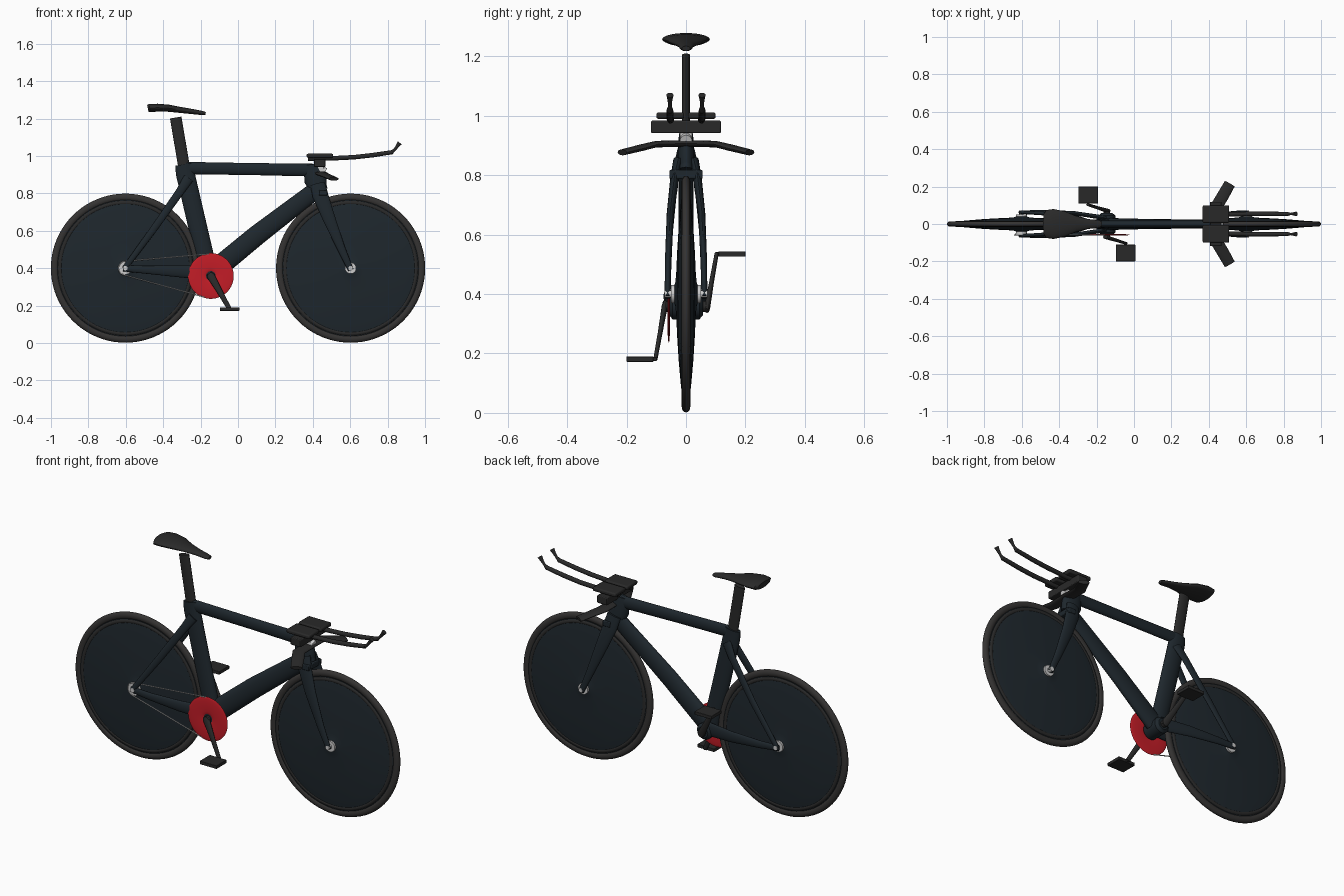
import bpy, bmesh
from math import sin, cos, pi, acos, atan2, hypot, radians
from mathutils import Vector


def material(name, rgb):
    m = bpy.data.materials.new(name)
    m.diffuse_color = (*rgb, 1)
    return m


FRAME = material("frame_dark", (0.013, 0.020, 0.026))
BLACK = material("black", (0.022, 0.022, 0.022))
TYRE = material("tyre_grey", (0.035, 0.033, 0.032))
RED = material("red", (0.55, 0.012, 0.02))
SILVER = material("silver", (0.6, 0.6, 0.6))


def finish(name, bm, mat, mirror=False, bevel=0):
    bmesh.ops.recalc_face_normals(bm, faces=bm.faces)
    me = bpy.data.meshes.new(name)
    bm.to_mesh(me)
    bm.free()
    ob = bpy.data.objects.new(name, me)
    bpy.context.collection.objects.link(ob)
    me.materials.append(mat)
    for p in me.polygons:
        p.use_smooth = True
    me.set_sharp_from_angle(angle=radians(35))
    if bevel:
        b = ob.modifiers.new("bevel", 'BEVEL')
        b.width = bevel
        b.segments = 2
    if mirror:
        ob.modifiers.new("mirror", 'MIRROR').use_axis = (False, True, False)
    return ob


def skin(name, rings, mat, closed=False, mirror=False):
    """Bridge a list of point rings into a surface."""
    bm = bmesh.new()
    vs = [[bm.verts.new(p) for p in r] for r in rings]
    n = len(vs[0])
    pairs = list(zip(vs, vs[1:])) + ([(vs[-1], vs[0])] if closed else [])
    for a, b in pairs:
        for i in range(n):
            j = (i + 1) % n
            bm.faces.new((a[i], a[j], b[j], b[i]))
    if not closed:
        bm.faces.new(vs[0])
        bm.faces.new(vs[-1])
    return finish(name, bm, mat, mirror)


def loft(name, secs, mat, mirror=False, ref=(0, 1, 0), n=20):
    """Elliptical tube; secs = (x, y, z, half depth, half width along ref)."""
    pts = [Vector(s[:3]) for s in secs]
    rings = []
    for i, s in enumerate(secs):
        t = (pts[min(i + 1, len(pts) - 1)] - pts[max(i - 1, 0)]).normalized()
        side = Vector(ref)
        side = (side - t * side.dot(t)).normalized()
        up = t.cross(side)
        rings.append([pts[i] + up * s[3] * cos(2 * pi * k / n) + side * s[4] * sin(2 * pi * k / n)
                      for k in range(n)])
    return skin(name, rings, mat, False, mirror)


def lathe(name, x, z, prof, mat, closed=False, n=64):
    """Turn (radius, y) points about an axle parallel to y."""
    rings = [[(x + r * cos(2 * pi * k / n), y, z + r * sin(2 * pi * k / n)) for k in range(n)]
             for r, y in prof]
    return skin(name, rings, mat, closed)


def ring(name, x, y, z, r, dr, dy, mat, m=16):
    prof = [(r + dr * cos(2 * pi * k / m), y + dy * sin(2 * pi * k / m)) for k in range(m)]
    return lathe(name, x, z, prof, mat, True, 80)


def box(name, c, s, mat, mirror=False, bevel=0.004):
    bm = bmesh.new()
    bmesh.ops.create_cube(bm, size=1)
    for v in bm.verts:
        v.co = Vector([c[i] + v.co[i] * s[i] for i in range(3)])
    return finish(name, bm, mat, mirror, bevel)


# Disc wheels, tyres and hubs
half = [(0.022, 0.042), (0.04, 0.036), (0.07, 0.033), (0.14, 0.030), (0.22, 0.025),
        (0.30, 0.018), (0.345, 0.013), (0.365, 0.009)]
for tag, x in (("rear", -0.602), ("front", 0.602)):
    lathe(tag + "_disc", x, 0.4, half + [(r, -y) for r, y in reversed(half)], FRAME)
    ring(tag + "_tyre", x, 0, 0.4, 0.379, 0.0195, 0.0145, TYRE)
    ring(tag + "_rim", x, 0, 0.4, 0.35, 0.014, 0.0155, BLACK)
    lathe(tag + "_hub", x, 0.4, [(0.03, -0.05), (0.03, 0.05)], SILVER, n=32)
    lathe(tag + "_axle", x, 0.4, [(0.012, -0.072), (0.012, 0.072)], SILVER, n=20)

# Main frame tubes
loft("top_tube", [(-0.28, 0, 0.935, 0.033, 0.018), (0.06, 0, 0.93, 0.032, 0.018),
                  (0.41, 0, 0.924, 0.034, 0.02)], FRAME)
loft("seat_tube", [(-0.29, 0, 0.955, 0.046, 0.021), (-0.283, 0, 0.91, 0.05, 0.022),
                   (-0.22, 0, 0.64, 0.05, 0.023), (-0.155, 0, 0.38, 0.046, 0.03)], FRAME)
loft("down_tube", [(-0.13, 0, 0.385, 0.056, 0.032), (0.1, 0, 0.575, 0.054, 0.026),
                   (0.42, 0, 0.82, 0.046, 0.024)], FRAME)
loft("head_tube", [(0.397, 0, 0.955, 0.038, 0.02), (0.40, 0, 0.935, 0.05, 0.024),
                   (0.415, 0, 0.87, 0.06, 0.028), (0.43, 0, 0.82, 0.046, 0.03)], FRAME)
lathe("bottom_bracket", -0.145, 0.36, [(0.03, -0.058), (0.045, -0.045), (0.045, 0.045), (0.03, 0.058)],
      FRAME, n=32)

# Rear stays
loft("chain_stay", [(-0.615, 0.062, 0.399, 0.016, 0.009), (-0.5, 0.066, 0.392, 0.021, 0.01),
                    (-0.32, 0.058, 0.383, 0.031, 0.011), (-0.15, 0.032, 0.375, 0.04, 0.012)],
     FRAME, True)
loft("seat_stay", [(-0.265, 0.018, 0.88, 0.028, 0.012), (-0.31, 0.035, 0.81, 0.022, 0.011),
                   (-0.45, 0.054, 0.61, 0.019, 0.01), (-0.607, 0.063, 0.398, 0.014, 0.009)],
     FRAME, True)

# Fork
loft("fork_leg", [(0.425, 0.025, 0.85, 0.04, 0.018), (0.44, 0.038, 0.79, 0.042, 0.015),
                  (0.485, 0.053, 0.67, 0.034, 0.012), (0.55, 0.06, 0.51, 0.022, 0.011),
                  (0.603, 0.062, 0.39, 0.015, 0.01)], FRAME, True)
loft("fork_crown", [(0.425, 0, 0.85, 0.045, 0.026), (0.435, 0, 0.815, 0.045, 0.028)], FRAME)
box("front_brake", (0.455, 0, 0.815 - 0.012), (0.045, 0.112, 0.03), FRAME)

# Seat post and saddle
loft("seat_post", [(-0.285, 0, 0.92, 0.031, 0.013), (-0.333, 0, 1.205, 0.031, 0.013)], BLACK)
loft("saddle", [(-0.482, 0, 1.254, 0.019, 0.055), (-0.472, 0, 1.256, 0.022, 0.074),
                (-0.43, 0, 1.258, 0.021, 0.08), (-0.37, 0, 1.255, 0.019, 0.068),
                (-0.31, 0, 1.246, 0.016, 0.043), (-0.25, 0, 1.238, 0.014, 0.027),
                (-0.19, 0, 1.229, 0.011, 0.021), (-0.173, 0, 1.227, 0.008, 0.014)], BLACK, n=28)

# Stem and base bar
loft("stem", [(0.405, 0, 0.94, 0.018, 0.02), (0.47, 0, 0.918, 0.018, 0.02)], SILVER)
lathe("steerer_clamp", 0.437, 0.93, [(0.022, -0.02), (0.022, 0.02)], SILVER, n=24)
loft("base_bar", [(0.445, -0.001, 0.907, 0.034, 0.011), (0.445, 0.1, 0.905, 0.034, 0.011),
                  (0.475, 0.15, 0.893, 0.032, 0.011), (0.512, 0.215, 0.877, 0.03, 0.01)],
     BLACK, True, (0, 0, 1))

# Arm rests and extensions
box("rest_mount", (0.437, 0, 0.963), (0.062, 0.235, 0.042), BLACK)
box("arm_rest", (0.438, 0.053, 1.001), (0.142, 0.094, 0.022), BLACK, True, 0.007)
loft("extension", [(0.375, 0.052, 0.985, 0.012, 0.012), (0.5, 0.052, 0.987, 0.012, 0.012),
                   (0.62, 0.054, 0.993, 0.012, 0.012), (0.72, 0.054, 1.004, 0.012, 0.012),
                   (0.825, 0.054, 1.02, 0.011, 0.011)], BLACK, True)
loft("shifter", [(0.818, 0.054, 1.017, 0.011, 0.011), (0.838, 0.054, 1.034, 0.007, 0.006),
                 (0.852, 0.054, 1.052, 0.009, 0.008), (0.865, 0.054, 1.07, 0.013, 0.012)],
     BLACK, True)

# Chainring, sprocket and chain
bx, bz, rx, rz, R, r = -0.145, 0.358, -0.602, 0.4, 0.118, 0.037
ring("chainring", bx, -0.058, bz, 0.074, 0.048, 0.004, RED)
lathe("sprocket", rx, rz, [(0.034, -0.06), (0.034, -0.052)], SILVER, n=32)
th = atan2(rz - bz, rx - bx)
phi = acos((R - r) / hypot(rx - bx, rz - bz))
arc = [th - phi + 2 * phi * k / 12 for k in range(13)]
path = [(bx + R * cos(arc[0]), bz + R * sin(arc[0]))]
path += [(rx + r * cos(a), rz + r * sin(a)) for a in arc]
path += [(bx + R * cos(arc[-1]), bz + R * sin(arc[-1]))]
loft("chain", [(x, -0.058, z, 0.003, 0.003) for x, z in path], SILVER, n=8)

# Cranks and pedals
for tag, s in (("right", -1), ("left", 1)):
    ex, ez = bx - s * 0.1, bz + s * 0.177
    loft(tag + "_crank", [(bx + s * 0.008, s * 0.07, bz - s * 0.014, 0.014, 0.008),
                          (bx, s * 0.072, bz, 0.021, 0.01),
                          (bx - s * 0.05, s * 0.087, bz + s * 0.088, 0.015, 0.008),
                          (ex, s * 0.103, ez, 0.012, 0.007)], BLACK)
    lathe(tag + "_spindle", bx, bz, [(0.018, s * 0.02), (0.018, s * 0.078)], BLACK, n=24)
    lathe(tag + "_pedal_pin", ex, ez, [(0.007, s * 0.1), (0.007, s * 0.13)], BLACK, n=16)
    box(tag + "_pedal", (ex, s * 0.155, ez), (0.104, 0.09, 0.018), BLACK, False, 0.002)
